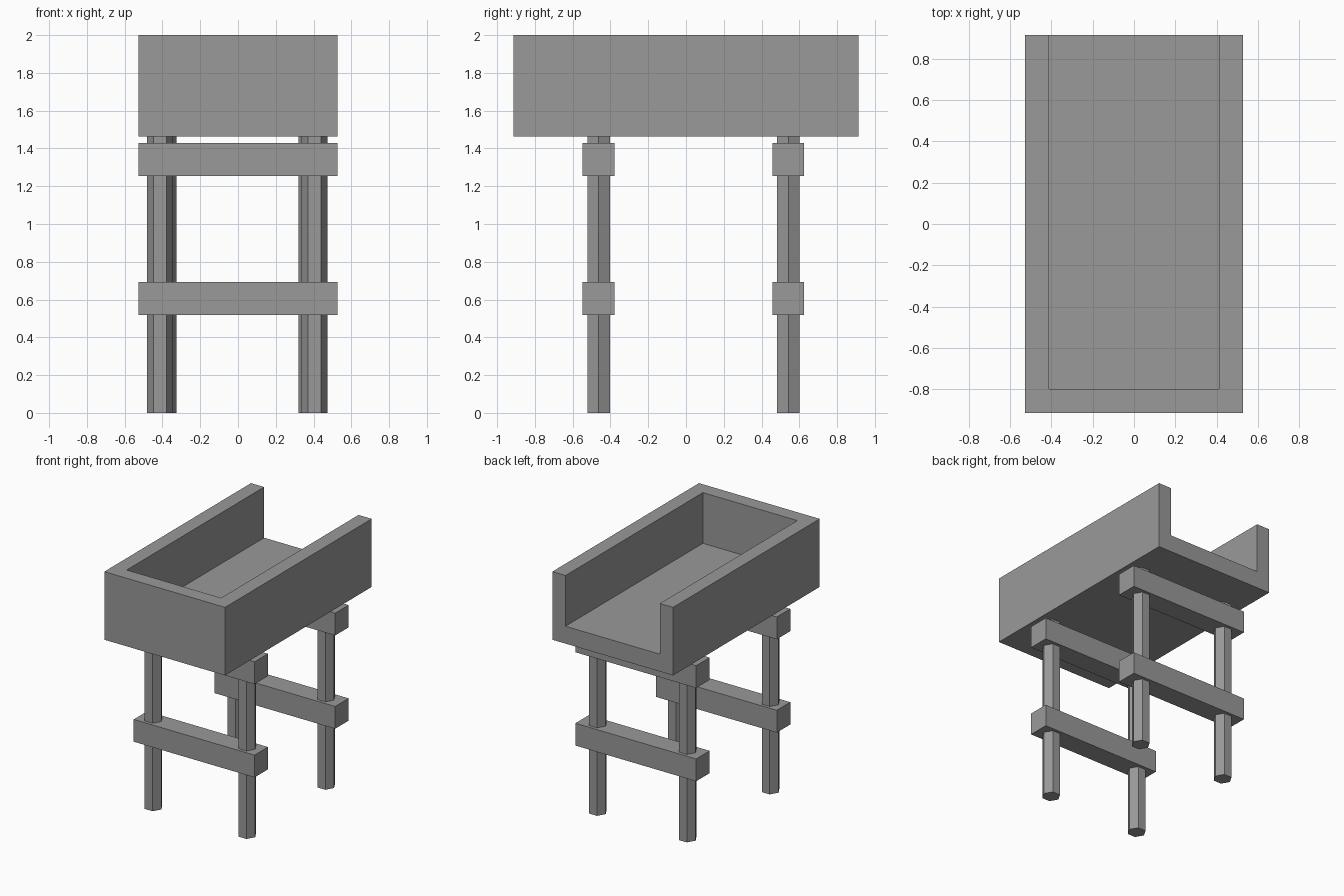
import bpy
import bmesh
import math
from mathutils import Matrix, Vector

cube = bpy.data.objects.get("Cube")
if cube:
    bpy.data.objects.remove(cube, do_unlink=True)

grey = bpy.data.materials.new("plain_grey")
grey.use_nodes = True
colour = (0.32, 0.32, 0.32, 1)
grey.diffuse_color = colour
grey.node_tree.nodes["Principled BSDF"].inputs["Base Color"].default_value = colour


def finish(name, bm):
    bmesh.ops.recalc_face_normals(bm, faces=bm.faces)
    mesh = bpy.data.meshes.new(name)
    bm.to_mesh(mesh)
    bm.free()
    mesh.materials.append(grey)
    obj = bpy.data.objects.new(name, mesh)
    bpy.context.collection.objects.link(obj)
    return obj


def box(name, low, high):
    low, high = Vector(low), Vector(high)
    bm = bmesh.new()
    bmesh.ops.create_cube(bm, size=1)
    for v in bm.verts:
        v.co = (low + high) / 2 + v.co * (high - low)
    return finish(name, bm)


def leg(name, x, y):
    bm = bmesh.new()
    bmesh.ops.create_cone(bm, cap_ends=True, segments=6, radius1=LEG_R,
                          radius2=LEG_R, depth=BOTTOM,
                          matrix=Matrix.Rotation(math.radians(30), 4, "Z"))
    # Put two flat sides toward front and back
    if max(v.co.x for v in bm.verts) < LEG_R * 0.99:
        bmesh.ops.rotate(bm, verts=bm.verts,
                         matrix=Matrix.Rotation(math.radians(30), 3, "Z"))
    bmesh.ops.translate(bm, verts=bm.verts, vec=(x, y, BOTTOM / 2))
    return finish(name, bm)


HALF_W, HALF_L = 0.527, 0.914
WALL = 0.115
BOTTOM, FLOOR, TOP = 1.463, 1.6, 2.0
LEG_R = 0.069

# Trough: U-shaped wall outline raised above a solid floor, open at the back
inner = HALF_W - WALL
outline = [(-HALF_W, HALF_L), (-HALF_W, -HALF_L), (HALF_W, -HALF_L),
           (HALF_W, HALF_L), (inner, HALF_L), (inner, WALL - HALF_L),
           (-inner, WALL - HALF_L), (-inner, HALF_L)]
bm = bmesh.new()
low, mid, high = [[bm.verts.new((x, y, z)) for x, y in outline]
                  for z in (BOTTOM, FLOOR, TOP)]
bm.faces.new(high)
bm.faces.new(low[:4])
bm.faces.new(mid[4:])
for i in range(3):
    bm.faces.new((low[i], low[i + 1], high[i + 1], high[i]))
for i in range(4, 7):
    bm.faces.new((mid[i], mid[i + 1], high[i + 1], high[i]))
# Open end, a flat U
bm.faces.new((low[3], low[0], high[0], high[7], mid[7], mid[4], high[4], high[3]))
bmesh.ops.delete(bm, geom=[v for v in bm.verts if not v.link_faces], context="VERTS")
finish("trough", bm)

# Two leg frames, each with a pair of legs and two crossbars
for end, y, left_x, right_x in (("front", -0.463, 0.405, -0.414),
                                ("back", 0.542, 0.39, -0.394)):
    leg(end + "_left_leg", left_x, y)
    leg(end + "_right_leg", right_x, y)
    for level, z in (("lower", 0.606), ("upper", 1.342)):
        box(f"{end}_{level}_crossbar", (-HALF_W, y - 0.084, z - 0.088),
            (HALF_W, y + 0.084, z + 0.088))
